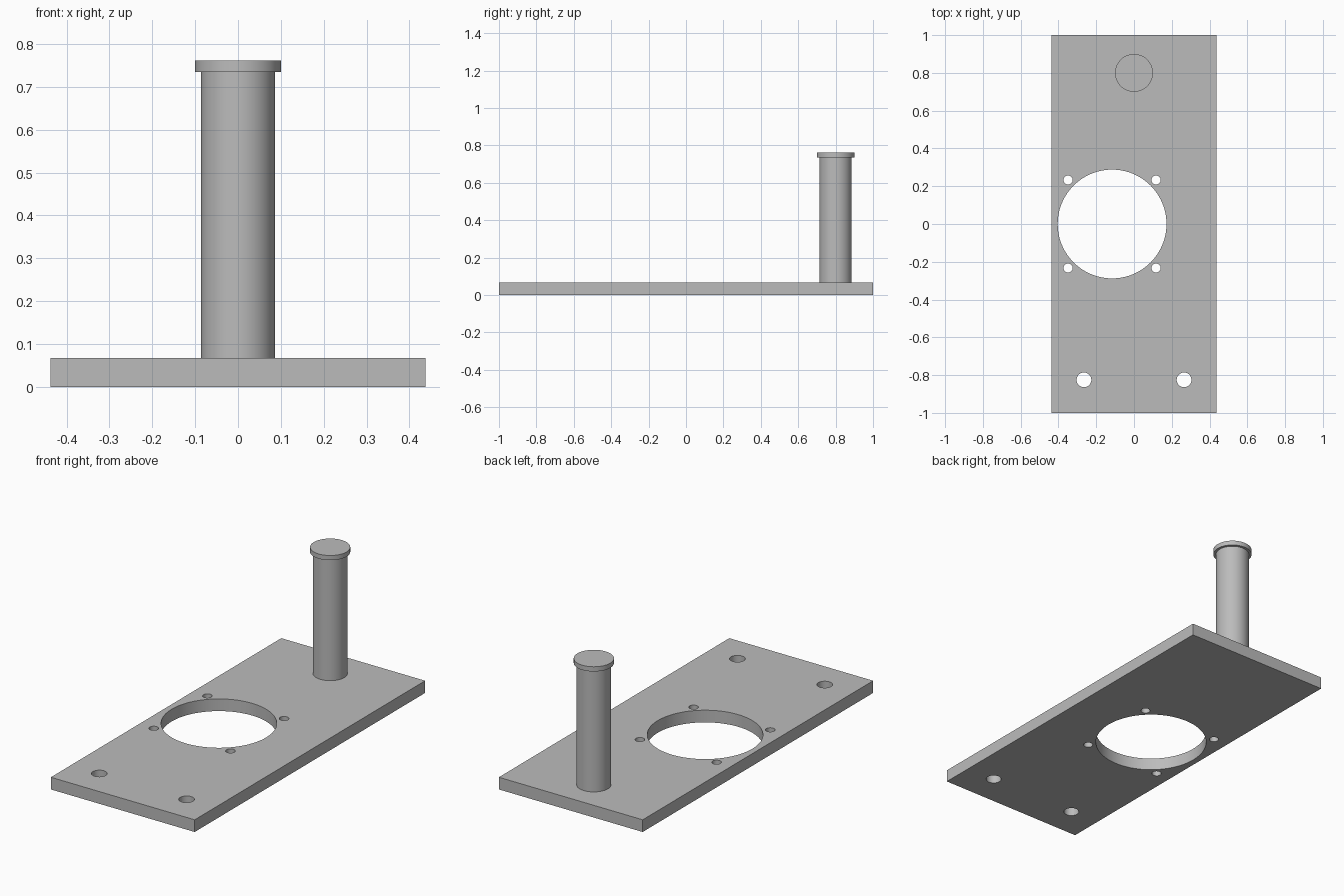
import bpy
import math

if "Cube" in bpy.data.objects:
    bpy.data.objects.remove(bpy.data.objects["Cube"], do_unlink=True)

PLATE_H = 0.067
PIN_TOP = 0.735
CAP_TOP = 0.761

grey = bpy.data.materials.new("plain_grey")
grey.use_nodes = True
colour = (0.5, 0.5, 0.5, 1)
grey.diffuse_color = colour
grey.node_tree.nodes["Principled BSDF"].inputs["Base Color"].default_value = colour


def cylinder(name, x, y, radius, z0, z1, sides=96):
    bpy.ops.mesh.primitive_cylinder_add(
        vertices=sides, radius=radius, depth=z1 - z0, location=(x, y, (z0 + z1) / 2))
    obj = bpy.context.object
    obj.name = name
    obj.data.materials.append(grey)
    return obj


def smooth(obj):
    bpy.ops.object.select_all(action="DESELECT")
    obj.select_set(True)
    bpy.context.view_layer.objects.active = obj
    bpy.ops.object.shade_smooth_by_angle(angle=math.radians(30))


# Base plate
bpy.ops.mesh.primitive_cube_add(size=1, location=(0, 0, PLATE_H / 2))
plate = bpy.context.object
plate.name = "base_plate"
plate.scale = (0.874, 2, PLATE_H)
bpy.ops.object.transform_apply(location=False, rotation=False, scale=True)
plate.data.materials.append(grey)

# Large opening, its four screw holes, and two mounting holes
centre_x = -0.116
holes = [(centre_x, 0, 0.288)]
holes += [(centre_x + sx * 0.233, sy * 0.233, 0.024) for sx in (-1, 1) for sy in (-1, 1)]
holes += [(sx * 0.265, -0.825, 0.039) for sx in (-1, 1)]

for x, y, radius in holes:
    cutter = cylinder("hole_cutter", x, y, radius, -0.1, PLATE_H + 0.1)
    cutter.hide_render = True
    cut = plate.modifiers.new("hole", "BOOLEAN")
    cut.operation = "DIFFERENCE"
    cut.solver = "EXACT"
    cut.object = cutter
    bpy.context.view_layer.objects.active = plate
    bpy.ops.object.modifier_apply(modifier=cut.name)
    bpy.data.objects.remove(cutter, do_unlink=True)
smooth(plate)

# Upright pin with a wider flat cap
smooth(cylinder("pin", 0, 0.8, 0.086, PLATE_H, PIN_TOP))
smooth(cylinder("pin_cap", 0, 0.8, 0.1, PIN_TOP, CAP_TOP))
